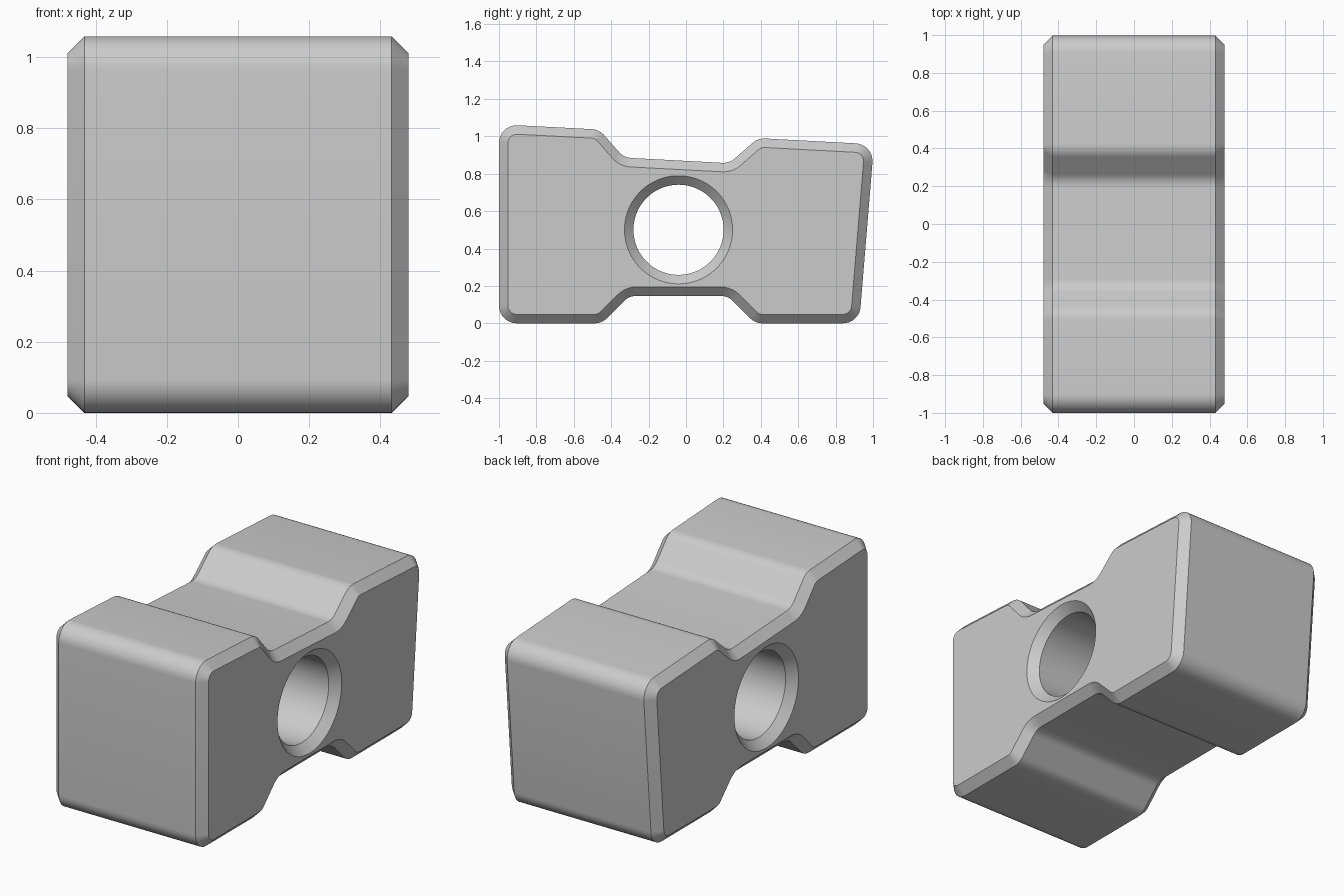
import bpy
import bmesh
import math
from mathutils import Vector

cube = bpy.data.objects.get("Cube")
if cube:
    bpy.data.objects.remove(cube, do_unlink=True)

HALF_WIDTH = 0.48
CHAMFER = 0.048
FILLET = 0.095
ARC_STEPS = 10
HOLE_Y, HOLE_Z, HOLE_R = -0.04, 0.5, 0.241
HOLE_STEPS = 96

# Side profile corners (y, z), counter-clockwise: feet, leaning back, sloped top
CORNERS = [(-1, 0), (-0.45, 0), (-0.303, 0.147), (0.223, 0.147), (0.37, 0),
           (0.926, 0), (1.005, 0.957), (0.385, 0.99), (0.232, 0.856),
           (-0.332, 0.886), (-0.464, 1.036), (-1, 1.064)]


def rounded_profile(corners, radius):
    """Return (point, outward normal) pairs round every filleted corner."""
    result = []
    for i, corner in enumerate(corners):
        prev, here, nxt = (Vector(c) for c in (corners[i - 1], corner, corners[(i + 1) % len(corners)]))
        a, b = (here - prev).normalized(), (nxt - here).normalized()
        turn = math.atan2(a.x * b.y - a.y * b.x, a.dot(b))
        side = 1 if turn > 0 else -1
        normal = Vector((a.y, -a.x))
        start = here - a * radius * math.tan(abs(turn) / 2)
        centre = start - normal * radius * side
        for k in range(ARC_STEPS + 1):
            t = turn * k / ARC_STEPS
            n = Vector((normal.x * math.cos(t) - normal.y * math.sin(t),
                        normal.x * math.sin(t) + normal.y * math.cos(t)))
            result.append((centre + n * radius * side, n))
    return result


def circle_profile():
    """Return (point, outward normal) pairs round the hole."""
    result = []
    for k in range(HOLE_STEPS):
        t = math.tau * k / HOLE_STEPS
        n = Vector((math.cos(t), math.sin(t)))
        result.append((Vector((HOLE_Y, HOLE_Z)) + n * HOLE_R, n))
    return result


def add_wall(bm, profile, rim_shift):
    """Loft a wall across the width with a chamfer at both rims; return rim edges."""
    inner = HALF_WIDTH - CHAMFER
    rings = []
    for x, shift in ((-HALF_WIDTH, rim_shift), (-inner, 0), (inner, 0), (HALF_WIDTH, rim_shift)):
        rings.append([bm.verts.new((x, *(p + n * shift))) for p, n in profile])
    count = len(profile)
    for r, s in zip(rings, rings[1:]):
        for i in range(count):
            j = (i + 1) % count
            bm.faces.new((r[i], r[j], s[j], s[i]))
    return [[bm.edges.get((ring[i - 1], ring[i])) for i in range(count)]
            for ring in (rings[0], rings[-1])]


# Block with chamfered sides and a countersunk through hole
bm = bmesh.new()
outer_rims = add_wall(bm, rounded_profile(CORNERS, FILLET), -CHAMFER)
hole_rims = add_wall(bm, circle_profile(), CHAMFER)
for outer, hole, x in zip(outer_rims, hole_rims, (-1, 1)):
    bmesh.ops.triangle_fill(bm, use_beauty=True, edges=outer + hole, normal=(x, 0, 0))
bmesh.ops.recalc_face_normals(bm, faces=bm.faces)

mesh = bpy.data.meshes.new("notched_block")
bm.to_mesh(mesh)
bm.free()
block = bpy.data.objects.new("notched_block", mesh)
bpy.context.collection.objects.link(block)

# Plain grey finish
grey = bpy.data.materials.new("light grey")
grey.use_nodes = True
colour = (0.6, 0.6, 0.6, 1)
grey.diffuse_color = colour
grey.node_tree.nodes["Principled BSDF"].inputs["Base Color"].default_value = colour
mesh.materials.append(grey)

# Smooth fillets and bore, crisp chamfer edges
bpy.ops.object.select_all(action='DESELECT')
block.select_set(True)
bpy.context.view_layer.objects.active = block
bpy.ops.object.shade_smooth_by_angle(angle=math.radians(30))
